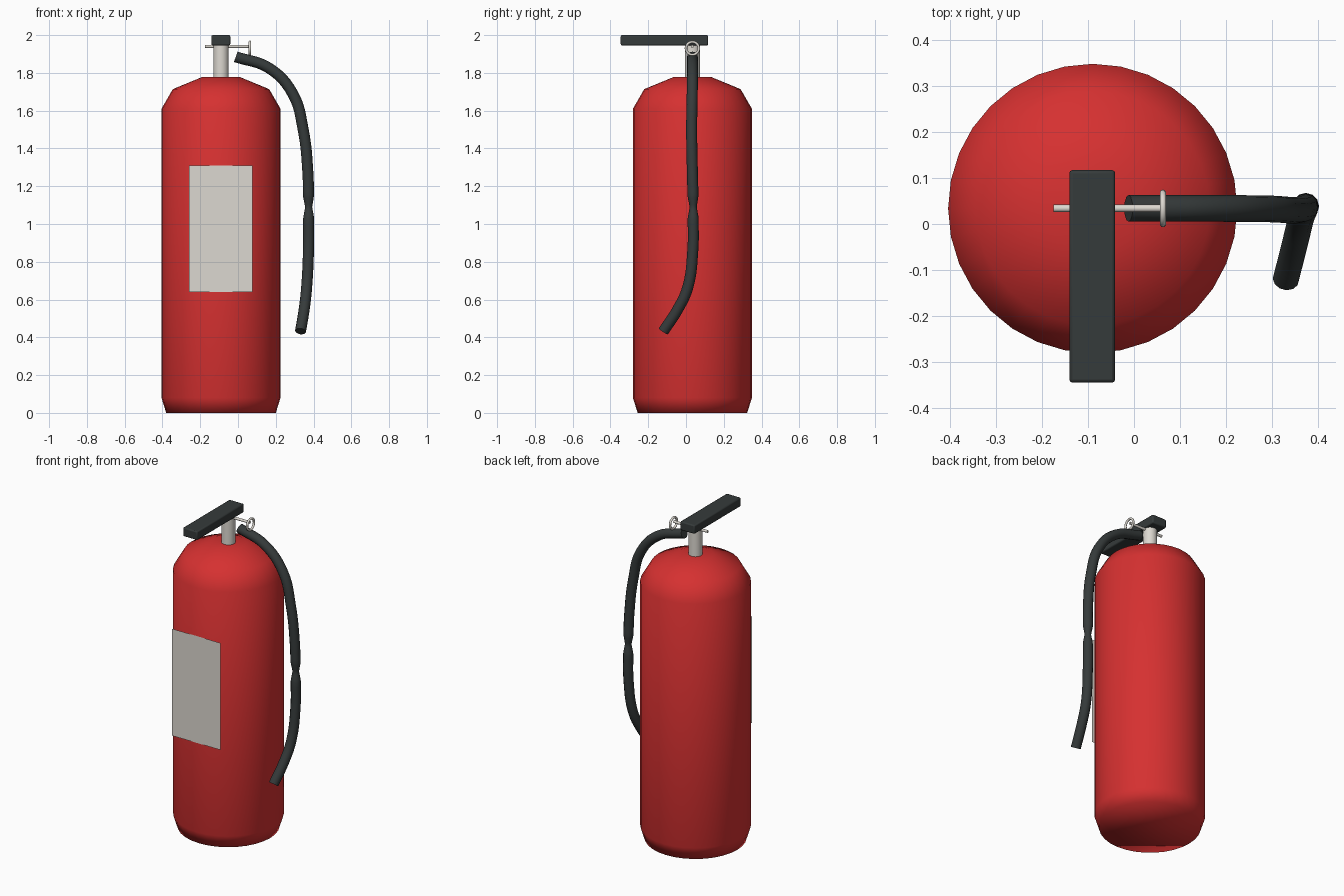
import bpy, bmesh, math

if "Cube" in bpy.data.objects:
    bpy.data.objects.remove(bpy.data.objects["Cube"])

AX, AY = -0.09, 0.034   # vertical axis of the tank


def material(name, rgb):
    m = bpy.data.materials.new(name)
    m.diffuse_color = (*rgb, 1)
    m.use_nodes = True
    m.node_tree.nodes["Principled BSDF"].inputs["Base Color"].default_value = m.diffuse_color
    return m


RED = material("red paint", (0.67, 0.03, 0.03))
BLACK = material("black rubber", (0.036, 0.043, 0.043))
GREY = material("light grey", (0.72, 0.69, 0.635))


def finish(ob, name, mat, angle=None):
    ob.name = name
    ob.data.materials.clear()
    ob.data.materials.append(mat)
    if angle:
        bpy.ops.object.select_all(action='DESELECT')
        ob.select_set(True)
        bpy.context.view_layer.objects.active = ob
        bpy.ops.object.shade_smooth_by_angle(angle=math.radians(angle))
    return ob


def cylinder(name, mat, r, depth, loc, rot=(0, 0, 0), sides=32):
    bpy.ops.mesh.primitive_cylinder_add(vertices=sides, radius=r, depth=depth,
                                        location=loc, rotation=rot)
    return finish(bpy.context.object, name, mat, 40)


# Tank: lathed profile with capped ends, smooth throughout
profile = [(0.29, 0), (0.315, 0.08), (0.315, 1.61), (0.255, 1.714), (0.1, 1.778)]
SIDES = 32
bm = bmesh.new()
rings = [[bm.verts.new((AX + r * math.sin(math.tau * i / SIDES),
                        AY + r * math.cos(math.tau * i / SIDES), z))
          for i in range(SIDES)] for r, z in profile]
for low, high in zip(rings, rings[1:]):
    for i in range(SIDES):
        j = (i + 1) % SIDES
        bm.faces.new((low[i], low[j], high[j], high[i]))
bm.faces.new(rings[0])
bm.faces.new(rings[-1])
bmesh.ops.recalc_face_normals(bm, faces=bm.faces)
for f in bm.faces:
    f.smooth = True
mesh = bpy.data.meshes.new("tank")
bm.to_mesh(mesh)
bm.free()
tank = bpy.data.objects.new("tank", mesh)
bpy.context.collection.objects.link(tank)
finish(tank, "tank", RED)

# Flat label on the front of the tank
bpy.ops.mesh.primitive_plane_add(size=1, location=(-0.092, -0.283, 0.975),
                                 rotation=(math.pi / 2, 0, 0))
label = finish(bpy.context.object, "label", GREY)
label.scale = (0.335, 0.67, 1)

# Neck, safety pin and its pull ring
cylinder("neck", GREY, 0.04, 0.19, (AX, AY, 1.86))
cylinder("safety_pin", GREY, 0.008, 0.235, (-0.058, AY, 1.94),
         (0, math.pi / 2, 0), 16)
bpy.ops.mesh.primitive_torus_add(major_radius=0.034, minor_radius=0.007,
                                 major_segments=32, minor_segments=10,
                                 location=(0.063, AY, 1.93),
                                 rotation=(0, math.pi / 2, 0))
finish(bpy.context.object, "pull_ring", GREY, 60)

# Handle: long bar with softened edges
bpy.ops.mesh.primitive_cube_add(size=1, location=(-0.091, -0.114, 1.9725))
handle = bpy.context.object
handle.scale = (0.1, 0.463, 0.055)
bpy.ops.object.transform_apply(location=False, rotation=False, scale=True)
bevel = handle.modifiers.new("bevel", 'BEVEL')
bevel.width, bevel.segments = 0.007, 2
finish(handle, "handle", BLACK, 40)

# Hose: swept tube, pinched where its two halves meet (x, y, z, radius factor)
path = [(-0.012, 0.034, 1.885, 1), (0.165, 0.034, 1.825, 1), (0.29, 0.033, 1.69, 1),
        (0.345, 0.03, 1.50, 1), (0.37, 0.034, 1.27, 1), (0.373, 0.037, 1.15, 1),
        (0.374, 0.038, 1.09, 0.65), (0.374, 0.038, 1.03, 1), (0.373, 0.036, 0.86, 1),
        (0.363, 0.008, 0.66, 1), (0.35, -0.045, 0.546, 1), (0.331, -0.12, 0.432, 1)]
curve = bpy.data.curves.new("hose", 'CURVE')
curve.dimensions = '3D'
curve.bevel_depth = 0.029
curve.bevel_resolution = 4
curve.resolution_u = 6
curve.use_fill_caps = True
spline = curve.splines.new('BEZIER')
spline.bezier_points.add(len(path) - 1)
for p, (x, y, z, r) in zip(spline.bezier_points, path):
    p.co = (x, y, z)
    p.radius = r
    p.handle_left_type = p.handle_right_type = 'AUTO'
hose = bpy.data.objects.new("hose", curve)
bpy.context.collection.objects.link(hose)
bpy.ops.object.select_all(action='DESELECT')
hose.select_set(True)
bpy.context.view_layer.objects.active = hose
bpy.ops.object.convert(target='MESH')
finish(bpy.context.object, "hose", BLACK, 50)
